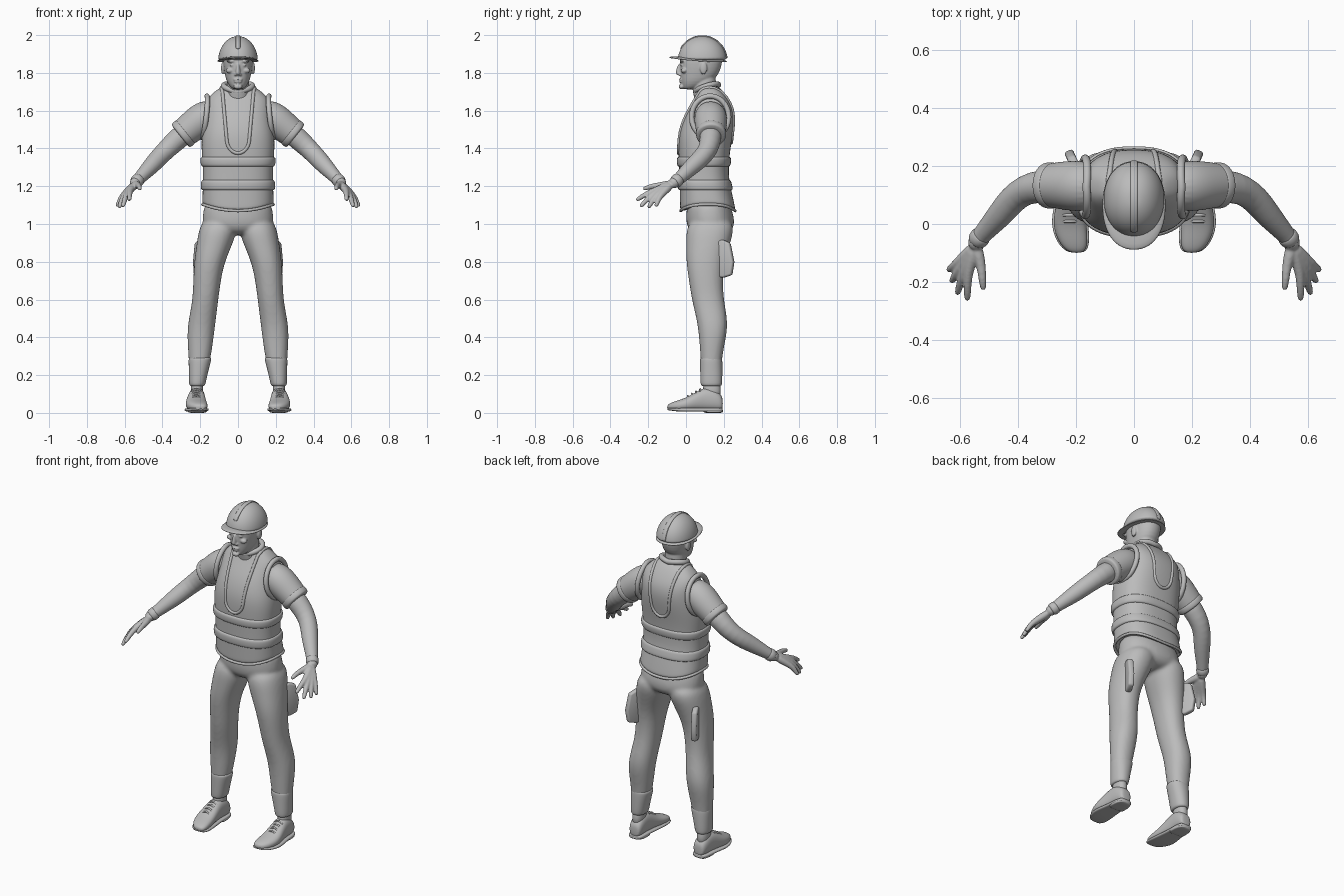
import bpy, bmesh
from math import sin, cos, pi, copysign
from mathutils import Vector
from mathutils.bvhtree import BVHTree

if "Cube" in bpy.data.objects:
    bpy.data.objects.remove(bpy.data.objects["Cube"])

GREY = bpy.data.materials.new("plain_grey")
GREY.use_nodes = True
GREY.diffuse_color = (.5, .5, .5, 1)
GREY.node_tree.nodes["Principled BSDF"].inputs["Base Color"].default_value = (.5, .5, .5, 1)
X, Y, Z = Vector((1, 0, 0)), Vector((0, 1, 0)), Vector((0, 0, 1))


def ring(centre, u, v, a, b, e=2, n=24):
    """Superellipse loop of points around a centre."""
    pts = []
    for k in range(n):
        c, s = cos(2 * pi * k / n), sin(2 * pi * k / n)
        c, s = copysign(abs(c) ** (2 / e), c), copysign(abs(s) ** (2 / e), s)
        pts.append(Vector(centre) + u * (a * c) + v * (b * s))
    return pts


def stack(sections, e=2.2, n=24):
    """Level loops from (z, x0, x1, y0, y1)."""
    return [ring(((x0 + x1) / 2, (y0 + y1) / 2, z), X, Y, (x1 - x0) / 2, (y1 - y0) / 2, e, n)
            for z, x0, x1, y0, y1 in sections]


def centred(sections, e=2.2, n=24):
    return stack([(z, -w, w, y0, y1) for z, w, y0, y1 in sections], e, n)


def limb(path, depth=1, n=16):
    """Loops along a path of (x, y, z, radius)."""
    pts = [Vector(p[:3]) for p in path]
    loops = []
    for i, p in enumerate(pts):
        t = (pts[min(i + 1, len(pts) - 1)] - pts[max(i - 1, 0)]).normalized()
        u = t.cross(Z).normalized()
        loops.append(ring(p, u, u.cross(t), path[i][3] * depth, path[i][3], 2, n))
    return loops


def ball(x, y, z, a, b, c):
    return [ring((x, y, z + c * sin(t)), X, Y, a * cos(t), b * cos(t), 2, 16)
            for t in [(-1 + k / 4) * 1.5 for k in range(9)]]


def build(name, lofts, subdiv=2, mirror=False, voxel=0, smooth=4, bevel=0):
    """Skin each list of loops, then join, mirror and blend with modifiers."""
    bm = bmesh.new()
    for loops in lofts:
        rows = [[bm.verts.new(p) for p in loop] for loop in loops]
        for r, s in zip(rows, rows[1:]):
            for k in range(len(r)):
                j = (k + 1) % len(r)
                bm.faces.new((r[k], r[j], s[j], s[k]))
        bm.faces.new(rows[0][::-1])
        bm.faces.new(rows[-1])
    bmesh.ops.recalc_face_normals(bm, faces=bm.faces[:])
    for f in bm.faces:
        f.smooth = True
    me = bpy.data.meshes.new(name)
    bm.to_mesh(me)
    bm.free()
    me.materials.append(GREY)
    ob = bpy.data.objects.new(name, me)
    bpy.context.collection.objects.link(ob)
    if bevel:
        m = ob.modifiers.new("bevel", 'BEVEL')
        m.width, m.segments = bevel, 3
    if subdiv:
        ob.modifiers.new("subdivide", 'SUBSURF').levels = subdiv
        ob.modifiers["subdivide"].render_levels = subdiv
    if mirror:
        ob.modifiers.new("mirror", 'MIRROR').use_mirror_merge = False
    if voxel:
        m = ob.modifiers.new("blend", 'REMESH')
        m.mode, m.voxel_size, m.use_smooth_shade = 'VOXEL', voxel, True
        m = ob.modifiers.new("relax", 'SMOOTH')
        m.factor, m.iterations = .5, smooth
    return ob


def piping(name, pts, r, closed=True):
    cu = bpy.data.curves.new(name, 'CURVE')
    cu.dimensions, cu.bevel_depth, cu.bevel_resolution = '3D', r, 3
    cu.use_fill_caps = True
    sp = cu.splines.new('POLY')
    sp.points.add(len(pts) - 1)
    for q, p in zip(sp.points, pts):
        q.co = (*p, 1)
    sp.use_cyclic_u = closed
    sp.use_smooth = True
    cu.materials.append(GREY)
    ob = bpy.data.objects.new(name, cu)
    bpy.context.collection.objects.link(ob)


# Trousers: pelvis and both legs blended together
pelvis = centred([(1.14, .17, .01, .22), (1.06, .185, 0, .25), (1, .19, 0, .26), (.96, .17, .02, .24), (.94, .1, .06, .2)])
leg = stack([(1.03, .01, .18, .03, .24), (.97, .005, .205, 0, .255), (.9, .025, .217, 0, .235), (.8, .07, .23, 0, .205),
             (.7, .09, .235, .015, .195), (.6, .103, .238, .03, .2), (.5, .115, .258, .055, .22),
             (.42, .125, .268, .068, .218), (.3, .14, .26, .076, .19), (.16, .175, .25, .085, .182)])
for loop in leg + pelvis:
    for p in loop:
        p.x *= 1.01
build("trousers", [leg, pelvis], 2, True, .01, 5)
build("trouser_cuffs", [stack([(.295, .143, .257, .078, .188), (.29, .138, .263, .073, .193), (.22, .158, .26, .075, .193),
                               (.15, .172, .26, .076, .192), (.14, .178, .254, .082, .186)])], 2, True)
build("ankles", [stack([(.18, .185, .25, .09, .18), (.12, .185, .25, .09, .185), (.07, .185, .25, .09, .185)])], 1, True)

# Shoes with soles, heels and laces
shoe = [(.195, .215, .025, .02, .075), (.185, .215, .038, .01, .1), (.15, .217, .044, .01, .13), (.1, .219, .045, .01, .138),
        (.05, .221, .052, .01, .11), (0, .222, .059, .01, .08), (-.05, .213, .054, .01, .065), (-.085, .203, .04, .012, .052),
        (-.1, .198, .018, .02, .04)]


def shoe_loops(rows, e):
    return [ring((x, y, (a + b) / 2), X, Z, w, (b - a) / 2, e, 16) for y, x, w, a, b in rows]


build("shoes", [shoe_loops(shoe, 2.4)], 2, True)
build("soles", [shoe_loops([(y, x, w + .006, .006 + max(0, -y - .04) * .15, .026) for y, x, w, a, b in shoe], 4)], 1, True)
build("heels", [shoe_loops([(y, .216, w, 0, .02) for y, w in ((.198, .03), (.17, .048), (.12, .05), (.09, .05))], 5)], 1, True)
for side in (-1, 1):
    for k in range(4):
        y, z = .075 - .022 * k, .126 - .012 * k
        piping("shoe_lace", [(side * .221 + w * .026, y, z - .014 * w * w) for w in (-1, -.5, 0, .5, 1)], .005, False)

# Thigh pockets: thin plates standing out from the back of each leg
out = Vector((.045, .1, 0))
across = Vector((.1, -.045, 0)).normalized()
outline = ((-.1, .9), (.4, .917), (.8, .9), (1, .8), (.9, .73), (.5, .717), (-.1, .72))
build("thigh_pockets", [[[Vector((.182, .153, z)) + out * s + across * w for s, z in outline] for w in (-.016, .016)]],
      0, True, bevel=.01)

# Vest body
VEST = [(1.1, .188, -.03, .262), (1.115, .19, -.032, .262), (1.16, .188, -.033, .245), (1.22, .186, -.035, .23),
        (1.3, .186, -.037, .225), (1.4, .195, -.042, .235), (1.48, .192, -.04, .25), (1.56, .176, -.015, .26),
        (1.62, .172, .018, .25), (1.665, .165, .045, .225), (1.7, .125, .062, .2), (1.735, .08, .075, .165)]


def hem_dip(loops):
    for loop in loops:
        for p in loop:
            if p.z < 1.13:
                p.z -= .035 * max(0, 1 - (p.x / .19) ** 2)
    return loops


vest = build("vest", [hem_dip(centred(VEST, 2.5, 32))])


def girth(z, grow):
    """Vest section at any height, grown outward."""
    for (z0, *a), (z1, *b) in zip(VEST, VEST[1:]):
        if z0 <= z <= z1:
            w, f, r = [p + (q - p) * (z - z0) / (z1 - z0) for p, q in zip(a, b)]
            return z, w + grow, f - grow, r + grow


for low, high in ((1.175, 1.237), (1.3, 1.358)):
    build("vest_band", [centred([girth(z, g) for z, g in ((low, -.005), (low + .006, .008), (low + .02, .011),
                                (high - .02, .011), (high - .006, .008), (high, -.005))], 2.5, 32)])
piping("vest_hem", hem_dip([ring((0, .116, 1.105), X, Y, .187, .144, 2.5, 64)])[0], .008)

# Piping around the neck opening, laid on the vest surface
bpy.context.view_layer.update()
tree = BVHTree.FromObject(vest, bpy.context.evaluated_depsgraph_get())


def u_shape(side, base):
    half = [(.06 * sin(t * pi / 12), base + .075 * (1 - cos(t * pi / 12))) for t in range(7)]
    top = half[-1][1]
    half += [(.06 + .022 * k / 6, top + (1.7 - top) * k / 6) for k in range(1, 7)]
    line = [(-x, z) for x, z in half[:0:-1]] + half
    return [tree.ray_cast(Vector((x, side, z)), -Y * side)[0] for x, z in line]


def over_shoulder(x, ys):
    return [tree.ray_cast(Vector((x, y, 3)), -Z)[0] for y in ys]


loop = (u_shape(-1, 1.375) + over_shoulder(.088, (.09, .12, .15)) + u_shape(1, 1.43)[::-1]
        + over_shoulder(-.088, (.15, .12, .09)))
piping("vest_neck_piping", [p for p in loop if p], .009)
piping("vest_collar", [(.076 * cos(t), .112 + .06 * sin(t), 1.718 + .018 * sin(t) + .014 * abs(cos(t)))
                       for t in [k * pi / 24 for k in range(48)]], .015)
for side in (-1, 1):
    arc = [k * pi / 24 for k in range(48)]
    piping("armhole_piping", [(side * (.176 - .012 * sin(t) - .008 * abs(cos(t))), .128 + .098 * cos(t), 1.567 + .11 * sin(t))
                              for t in arc], .014)

# Shirt sleeves with rolled cuffs
build("sleeves", [limb([(.11, .13, 1.6, .07), (.18, .13, 1.565, .09), (.24, .133, 1.518, .084), (.285, .133, 1.482, .077),
                        (.3, .133, 1.47, .074)], 1, 24)], 2, True)
build("sleeve_cuffs", [limb([(.272, .133, 1.492, .072), (.277, .133, 1.488, .081), (.302, .133, 1.468, .081),
                             (.307, .133, 1.464, .07)], 1, 24)], 2, True)

# Arms and hands blended together
arm = limb([(.24, .133, 1.518, .058), (.32, .13, 1.45, .06), (.375, .12, 1.398, .053), (.42, .085, 1.352, .05),
            (.455, .04, 1.312, .047), (.5, -.01, 1.265, .038), (.54, -.055, 1.222, .03), (.555, -.085, 1.205, .03)])
fingers = [((.573, -.17, 1.175), (.575, -.265, 1.125)), ((.588, -.168, 1.162), (.61, -.243, 1.09)),
           ((.602, -.155, 1.153), (.63, -.2, 1.085)), ((.61, -.135, 1.15), (.641, -.16, 1.092)),
           ((.527, -.145, 1.203), (.519, -.228, 1.185))]
hand = []
for knuckle, tip in fingers:
    k, t = Vector(knuckle), Vector(tip)
    wrist = Vector((.545, -.075, 1.212))
    mid = k.lerp(t, .5) + Z * .006
    hand.append(limb([(*wrist, .022), (*wrist.lerp(k, .5), .021), (*k, .017), (*mid, .014), (*k.lerp(t, .9), .012),
                      (*t, .007)], 1, 12))
build("arms_and_hands", [arm] + hand, 1, True, .005, 3)
build("glove_cuffs", [limb([(.522, -.035, 1.241, .03), (.526, -.04, 1.237, .037), (.542, -.058, 1.22, .036),
                            (.546, -.063, 1.216, .028)])], 1, True)

# Head, neck and face blended together
skull = centred([(1.712, .022, -.012, .04), (1.725, .042, -.02, .09), (1.755, .061, -.027, .14), (1.79, .07, -.03, .172),
                 (1.83, .077, -.033, .187), (1.87, .08, -.034, .195), (1.92, .075, -.02, .19), (1.95, .05, .02, .15)])
neck = centred([(1.62, .07, .05, .18), (1.7, .06, .035, .16), (1.75, .058, .035, .158), (1.8, .058, .04, .16)])
nose = [ring((0, y, z), X, Y, w, .016, 2, 12) for z, y, w in ((1.852, -.026, .008), (1.825, -.034, .01), (1.8, -.041, .014), (1.787, -.034, .014))]
face = [nose, ball(0, -.024, 1.727, .025, .016, .014), ball(0, -.027, 1.765, .025, .01, .006),
        ball(0, -.026, 1.753, .022, .01, .006)]
for s in (-1, 1):
    face += [ball(s * .034, -.021, 1.862, .03, .014, .007), ball(s * .044, -.01, 1.812, .022, .018, .014),
             ball(s * .032, -.021, 1.841, .013, .009, .006), ball(s * .013, -.034, 1.791, .007, .009, .007),
             ball(s * .08, .093, 1.825, .01, .02, .034)]
build("head", [skull, neck] + face, 1, False, .0045, 2)

# Hard hat: dome, brim and crest
dome = [ring((0, .086, 1.862 + .133 * sin(t)), X, Y, .106 * cos(t), .131 * cos(t), 2.1, 32)
        for t in [k * pi / 20 for k in range(10)]]
build("helmet_dome", [dome], 2)


def brim_loop(grow, lift):
    loop = ring((0, .064, 1.866 + lift), X, Y, .109 + grow, .153 + grow, 2.2, 32)
    for p in loop:
        p.z -= .07 * (p.y - .064) + .6 * p.x * p.x
    return loop


build("helmet_brim", [[brim_loop(-.03, .004), brim_loop(-.003, .001), brim_loop(.002, .004), brim_loop(-.003, .009), brim_loop(-.03, .016)]], 1)
crest = []
for k in range(17):
    t = .5 + k * (pi - .6) / 16
    normal = Vector((0, -cos(t), sin(t)))
    crest.append(ring((0, .086 - .129 * cos(t), 1.862 + .131 * sin(t)), X, normal, .013, .007, 4, 12))
build("helmet_crest", [crest], 1)
